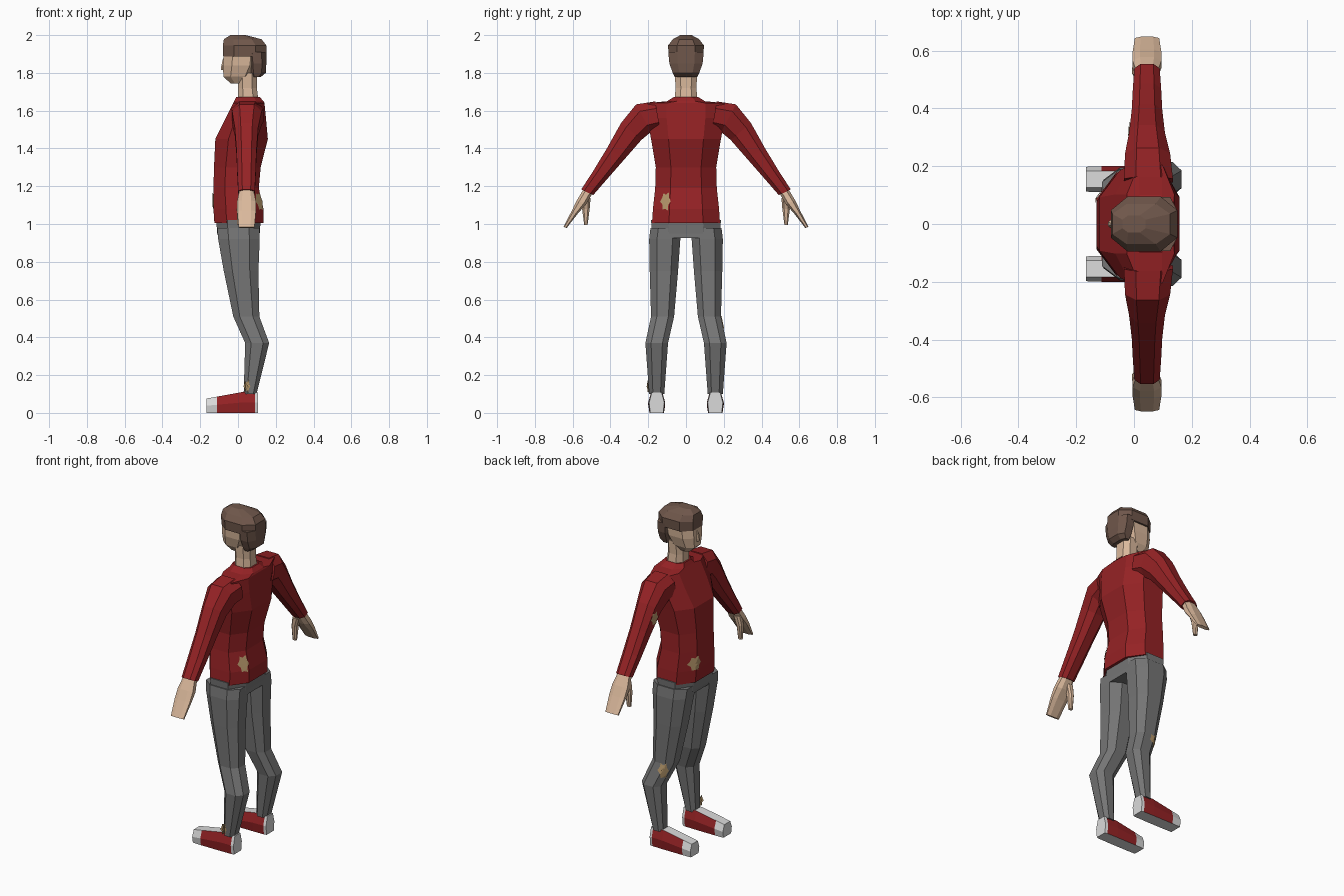
import bpy, bmesh, math
from mathutils import Vector
from mathutils.bvhtree import BVHTree

if "Cube" in bpy.data.objects:
    bpy.data.objects.remove(bpy.data.objects["Cube"])


def material(name, r, g, b):
    m = bpy.data.materials.new(name)
    m.diffuse_color = (r, g, b, 1)
    m.use_nodes = True
    m.node_tree.nodes["Principled BSDF"].inputs["Base Color"].default_value = m.diffuse_color
    return m


RED = material("red cloth", 0.30, 0.016, 0.018)
GREY = material("grey trousers", 0.18, 0.18, 0.18)
SKIN = material("skin", 0.70, 0.48, 0.33)
HAIR = material("brown hair", 0.16, 0.095, 0.07)
WHITE = material("white rubber", 0.70, 0.70, 0.70)
TAN = material("tan patch", 0.48, 0.32, 0.15)

OCT = [(1, .5), (.5, 1), (-.5, 1), (-1, .5), (-1, -.5), (-.5, -1), (.5, -1), (1, -.5)]
SHOE = [(.65, 1), (1, 0), (.85, -1), (-.85, -1), (-1, 0), (-.65, 1)]


def loft(name, sections, mats, shape=OCT, rule=None):
    """Skin rings given as (centre, half axis u, half axis v)."""
    bm = bmesh.new()
    rings = [[bm.verts.new(Vector(c) + Vector(u) * a + Vector(v) * b) for a, b in shape]
             for c, u, v in sections]
    n = len(shape)
    for r0, r1 in zip(rings, rings[1:]):
        for i in range(n):
            bm.faces.new((r0[i], r0[(i + 1) % n], r1[(i + 1) % n], r1[i]))
    bm.faces.new(rings[0])
    bm.faces.new(rings[-1])
    bmesh.ops.recalc_face_normals(bm, faces=bm.faces)
    bm.normal_update()
    if rule:
        for f in bm.faces:
            f.material_index = rule(f)
    me = bpy.data.meshes.new(name)
    bm.to_mesh(me)
    bm.free()
    for m in mats:
        me.materials.append(m)
    ob = bpy.data.objects.new(name, me)
    bpy.context.collection.objects.link(ob)
    return ob


def upright(rows):
    """Rows of (z, x front, x back, y low, y high) to level rings."""
    return [(((a + b) / 2, (c + d) / 2, z), ((b - a) / 2, 0, 0), (0, (d - c) / 2, 0))
            for z, a, b, c, d in rows]


def limb(rows, s):
    """Rows of (x, y, z, half width, half thickness, tilt in degrees), mirrored by s."""
    out = []
    for x, y, z, w, t, deg in rows:
        a = math.radians(deg)
        out.append(((x, s * y, z), (w, 0, 0), (0, s * t * math.cos(a), t * math.sin(a))))
    return out


def patch(name, ob, centre, direction, w, h):
    """Ragged plate projected on the surface of a part."""
    me = ob.data
    tree = BVHTree.FromPolygons([v.co for v in me.vertices], [p.vertices for p in me.polygons])
    d = Vector(direction).normalized()
    side = d.cross(Vector((0, 0, 1))).normalized()
    up = side.cross(d)
    bm = bmesh.new()

    def cast(a, b):
        o = Vector(centre) + side * a + up * b
        hit, normal, _, _ = tree.ray_cast(o - d * 0.3, d)
        return bm.verts.new(hit - d * 0.004 if hit else o)

    mid = cast(0, 0)
    n = 12
    rings = []
    for k in (.35, .7, 1):
        ring = []
        for i in range(n):
            a = 2 * math.pi * i / n
            r = k * ((1, .8, 1.1, .7)[i % 4] if k == 1 else 1)
            ring.append(cast(w / 2 * r * math.cos(a), h / 2 * r * math.sin(a)))
        rings.append(ring)
    for i in range(n):
        j = (i + 1) % n
        bm.faces.new((mid, rings[0][i], rings[0][j]))
        for p, q in zip(rings, rings[1:]):
            bm.faces.new((p[i], q[i], q[j], p[j]))
    new = bpy.data.meshes.new(name)
    bm.to_mesh(new)
    bm.free()
    new.materials.append(TAN)
    bpy.context.collection.objects.link(bpy.data.objects.new(name, new))


# Sweater body and trouser top
sweater = loft("sweater", upright([
    (1.005, -.125, .135, -.18, .18), (1.08, -.13, .135, -.175, .175),
    (1.19, -.13, .11, -.163, .163), (1.30, -.127, .12, -.16, .16),
    (1.45, -.12, .158, -.185, .185), (1.56, -.065, .148, -.205, .205),
    (1.64, -.025, .14, -.205, .205), (1.65, -.02, .135, -.10, .10),
    (1.672, -.01, .115, -.065, .065)]), [RED])
loft("hips", upright([(.925, -.10, .115, -.15, .15), (.95, -.11, .115, -.18, .18),
                      (1.02, -.115, .12, -.185, .185)]), [GREY])

# Neck, head and nose
loft("neck", upright([(1.64, .0, .11, -.062, .062), (1.72, .0, .10, -.055, .055),
                      (1.80, .0, .10, -.06, .06)]), [SKIN])
loft("head", upright([(1.745, -.04, .05, -.035, .035), (1.78, -.077, .075, -.06, .06),
                      (1.84, -.08, .11, -.078, .078), (1.92, -.075, .12, -.083, .083)]), [SKIN])
loft("nose", upright([(1.815, -.09, -.06, -.014, .014), (1.83, -.09, -.06, -.014, .014),
                      (1.875, -.08, -.06, -.007, .007)]), [SKIN])

# Hair cap and hair at the back
loft("hair_top", upright([(1.888, -.078, .15, -.092, .092), (1.945, -.08, .15, -.095, .095),
                          (1.978, -.075, .125, -.07, .07), (2.0, -.04, .04, -.03, .03)]), [HAIR])
loft("hair_back", upright([(1.778, .075, .12, -.06, .06), (1.80, .06, .147, -.07, .07),
                           (1.85, .055, .15, -.088, .088), (1.91, .05, .15, -.094, .094)]), [HAIR])


def shoe_colour(f):
    c, n = f.calc_center_median(), f.normal
    return 1 if c.x < -.11 or c.x > .088 or abs(n.z) > .75 else 0


for s, side in ((-1, "right"), (1, "left")):
    # Sleeve
    sleeve = loft("sleeve_" + side, limb([
        (.05, .15, 1.575, .085, .075, 80), (.047, .225, 1.56, .078, .083, 62),
        (.045, .29, 1.49, .062, .07, 40), (.045, .37, 1.375, .053, .055, 33),
        (.045, .45, 1.265, .049, .043, 30), (.045, .523, 1.168, .044, .035, 25)], s), [RED])
    # Hand and thumb
    loft("hand_" + side, limb([
        (.045, .515, 1.18, .036, .026, 25), (.045, .553, 1.115, .05, .027, 22),
        (.045, .587, 1.065, .05, .018, 22), (.045, .640, .982, .042, .009, 20)], s), [SKIN])
    loft("thumb_" + side, limb([
        (.025, .525, 1.14, .022, .02, 10), (.01, .53, 1.08, .017, .02, 0),
        (.008, .53, .995, .012, .009, 0)], s), [SKIN])
    # Trouser leg
    rows = [(.98, -.11, .115, .02, .188), (.92, -.105, .115, .03, .195),
            (.75, -.075, .108, .042, .192), (.51, -.025, .113, .063, .185),
            (.37, .038, .165, .095, .215), (.10, .03, .098, .115, .195)]
    leg = loft("trouser_leg_" + side, upright(
        [(z, a, b, *sorted((s * c, s * d))) for z, a, b, c, d in rows]), [GREY])
    # Shoe, white on top, toe, heel and sole
    loft("shoe_" + side, [((x, s * .155, t / 2), (0, w, 0), (0, 0, t / 2)) for x, w, t in (
        (.106, .04, .108), (.09, .043, .11), (.02, .045, .11), (-.112, .045, .086),
        (-.167, .043, .076))], [RED, WHITE], SHOE, shoe_colour)
    # Patches on each side
    if s < 0:
        patch("ankle_patch", leg, (.045, -.2, .14), (-.5, 1, 0), .035, .07)
    else:
        patch("sleeve_patch", sleeve, (0, .32, 1.45), (1, -.2, 0), .06, .08)
        patch("knee_patch", leg, (.03, .17, .47), (.6, -1, 0), .06, .10)

patch("back_patch", sweater, (.12, -.11, 1.12), (-1, .25, 0), .06, .10)
patch("front_patch", sweater, (-.12, .09, 1.12), (1, -.4, 0), .085, .09)
